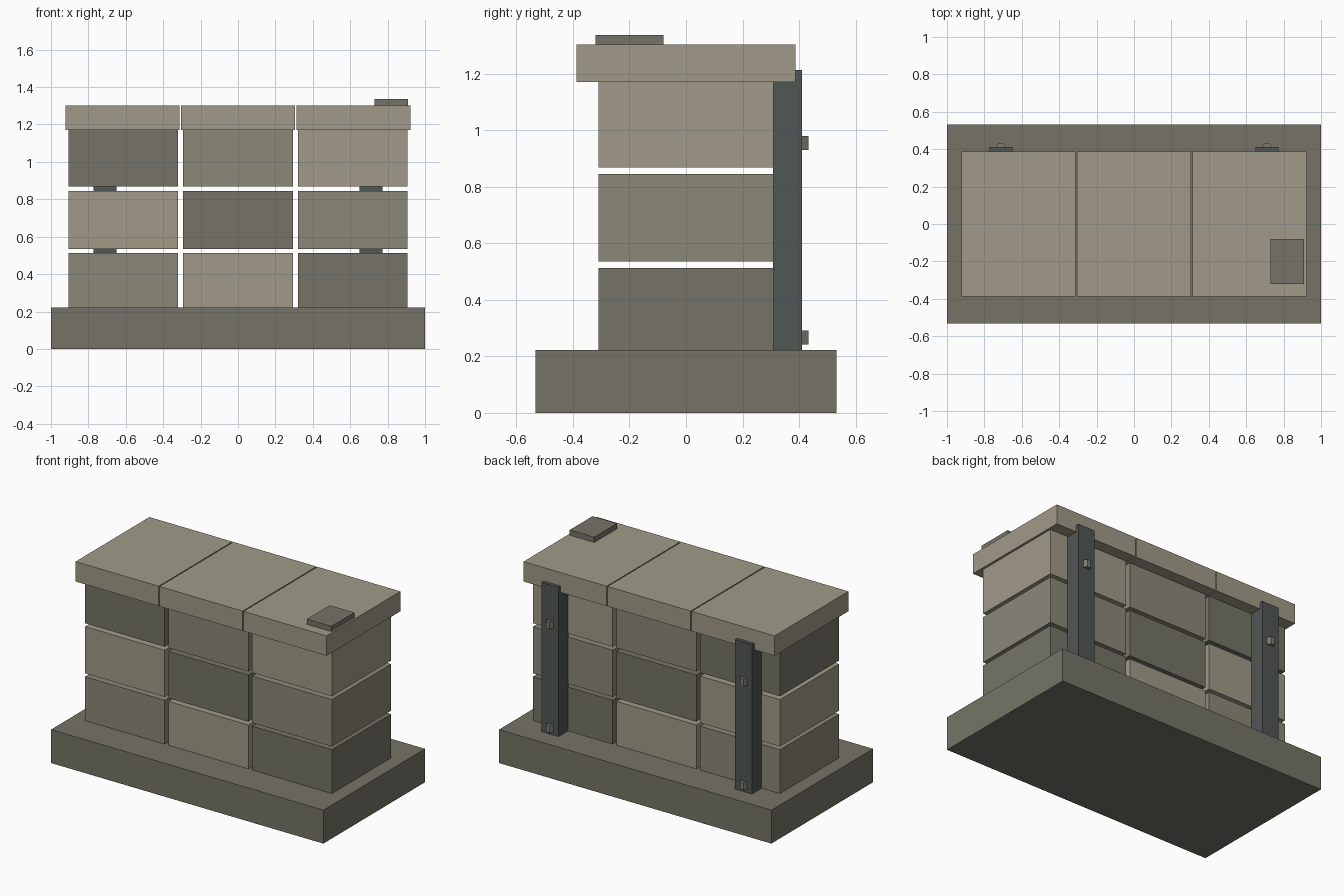
import bpy
from math import radians

if "Cube" in bpy.data.objects:
    bpy.data.objects.remove(bpy.data.objects["Cube"])


def material(name, hex_code):
    def linear(c):
        return c / 12.92 if c <= 0.04045 else ((c + 0.055) / 1.055) ** 2.4
    m = bpy.data.materials.new(name)
    rgb = [linear(int(hex_code[i:i + 2], 16) / 255) for i in (0, 2, 4)]
    m.diffuse_color = (*rgb, 1)
    m.use_nodes = True
    m.node_tree.nodes["Principled BSDF"].inputs["Base Color"].default_value = m.diffuse_color
    return m


MID = material("mid_stone", "8B8779")
LIGHT = material("light_stone", "A09A88")
DARK = material("dark_stone", "767467")
IRON = material("dark_iron", "505755")
BOLT = material("bolt_metal", "7A7D72")


def box(name, x, y, z, mat):
    """Box from (min, max) ranges on each axis."""
    bpy.ops.mesh.primitive_cube_add(
        size=1, location=[(a + b) / 2 for a, b in (x, y, z)])
    ob = bpy.context.object
    ob.name = name
    ob.scale = [b - a for a, b in (x, y, z)]
    bpy.ops.object.transform_apply(location=False, rotation=False, scale=True)
    ob.data.materials.append(mat)
    return ob


# Plinth
box("base_slab", (-1, 1), (-0.533, 0.533), (0, 0.222), DARK)

# Stone blocks: three courses of three, colours stepping diagonally
courses = [(0.202, 0.513), (0.535, 0.845), (0.868, 1.175)]
stones = [MID, LIGHT, DARK]
for row, z in enumerate(courses):
    for col in range(3):
        cx = (col - 1) * 0.614
        box(f"wall_block_{row + 1}_{col + 1}", (cx - 0.293, cx + 0.293),
            (-0.31, 0.31), z, stones[(row + col) % 3])

# Overhanging cap stones
for col in range(3):
    cx = (col - 1) * 0.617
    box(f"cap_stone_{col + 1}", (cx - 0.305, cx + 0.305),
        (-0.387, 0.387), (1.17, 1.302), LIGHT)

# Loose chip on the right cap
box("loose_chip", (0.73, 0.91), (-0.32, -0.08), (1.29, 1.337), DARK)

# Rear braces with hexagonal bolts
for side, s in (("left", -1), ("right", 1)):
    cx = 0.711 * s
    box(f"rear_brace_{side}", (cx - 0.062, cx + 0.062),
        (0.307, 0.411), (0.21, 1.213), IRON)
    for level, z in (("lower", 0.267), ("upper", 0.955)):
        bpy.ops.mesh.primitive_cylinder_add(
            vertices=6, radius=0.025, depth=0.049,
            location=(cx, 0.411, z), rotation=(0, 0, radians(30)))
        bolt = bpy.context.object
        bolt.name = f"brace_bolt_{side}_{level}"
        bolt.data.materials.append(BOLT)
